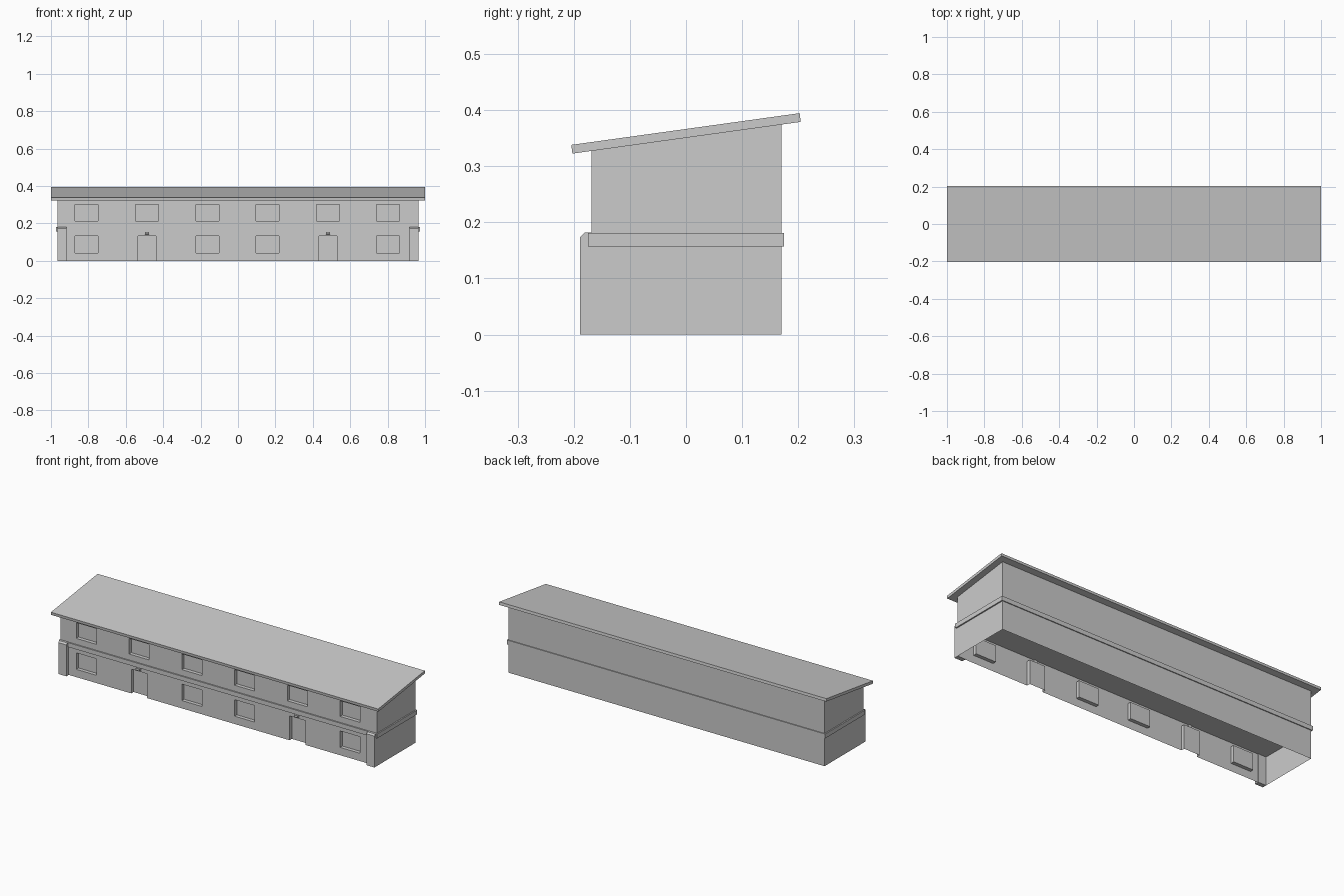
import bpy, bmesh

if "Cube" in bpy.data.objects:
    bpy.data.objects.remove(bpy.data.objects["Cube"])


def new_object(name, bm):
    bmesh.ops.recalc_face_normals(bm, faces=bm.faces)
    mesh = bpy.data.meshes.new(name)
    bm.to_mesh(mesh)
    bm.free()
    obj = bpy.data.objects.new(name, mesh)
    bpy.context.collection.objects.link(obj)
    return obj


def add_prism(bm, profile, x0, x1):
    """Extrude a closed (y, z) profile along x."""
    face = bm.faces.new([bm.verts.new((x0, y, z)) for y, z in profile])
    ext = bmesh.ops.extrude_face_region(bm, geom=[face])
    verts = [v for v in ext["geom"] if isinstance(v, bmesh.types.BMVert)]
    bmesh.ops.translate(bm, verts=verts, vec=(x1 - x0, 0, 0))


def prism(name, profile, x0, x1):
    bm = bmesh.new()
    add_prism(bm, profile, x0, x1)
    return new_object(name, bm)


def rect(y0, y1, z0, z1):
    return [(y0, z0), (y1, z0), (y1, z1), (y0, z1)]


FRONT, BACK, END = -0.168, 0.170, 0.966
RECESS = 0.02

# Walls following the roof slope
walls = prism("walls", [(FRONT, 0), (BACK, 0), (BACK, 0.375), (FRONT, 0.328)], -END, END)

# Window and door recesses in the front wall
centres = [-0.003 + 0.3225 * (i - 2.5) for i in range(6)]
door_columns = (1, 4)
bm = bmesh.new()
for i, x in enumerate(centres):
    openings = [(0.0615, 0.214, 0.300)]
    if i in door_columns:
        openings.append((0.048, -0.05, 0.134))
    else:
        openings.append((0.0615, 0.043, 0.134))
    for half, z0, z1 in openings:
        add_prism(bm, rect(FRONT - 0.05, FRONT + RECESS, z0, z1), x - half, x + half)
cutter = new_object("opening_cutter", bm)
cutter.hide_render = True

mod = walls.modifiers.new("openings", "BOOLEAN")
mod.operation = "DIFFERENCE"
mod.solver = "EXACT"
mod.object = cutter
bpy.context.view_layer.objects.active = walls
bpy.ops.object.modifier_apply(modifier=mod.name)
bpy.data.objects.remove(cutter)

# The building shell is open underneath
bm = bmesh.new()
bm.from_mesh(walls.data)
bottom = [f for f in bm.faces if all(abs(v.co.z) < 1e-4 for v in f.verts)]
bmesh.ops.delete(bm, geom=bottom, context="FACES")
bm.to_mesh(walls.data)
bm.free()

# Storey band, a slab through the whole building
prism("storey_band", rect(-0.175, 0.175, 0.157, 0.181), -0.973, 0.973)

# Sloped roof slab
prism("roof", [(-0.2025, 0.3225), (0.2045, 0.379), (0.2025, 0.3945), (-0.2045, 0.338)], -1, 1)

# Corner pillars with a chamfered top
pillar = [(-0.189, 0), (-0.165, 0), (-0.165, 0.1815), (-0.181, 0.1815), (-0.189, 0.1735)]
prism("left_pillar", pillar, -0.966, -0.917)
prism("right_pillar", pillar, 0.917, 0.966)

# Small lamps above the doors
for i, side in zip(door_columns, ("left", "right")):
    x = centres[i]
    prism(side + "_door_lamp", [(-0.182, 0.144), (-0.16, 0.141), (-0.16, 0.155), (-0.182, 0.155)],
          x - 0.011, x + 0.011)
